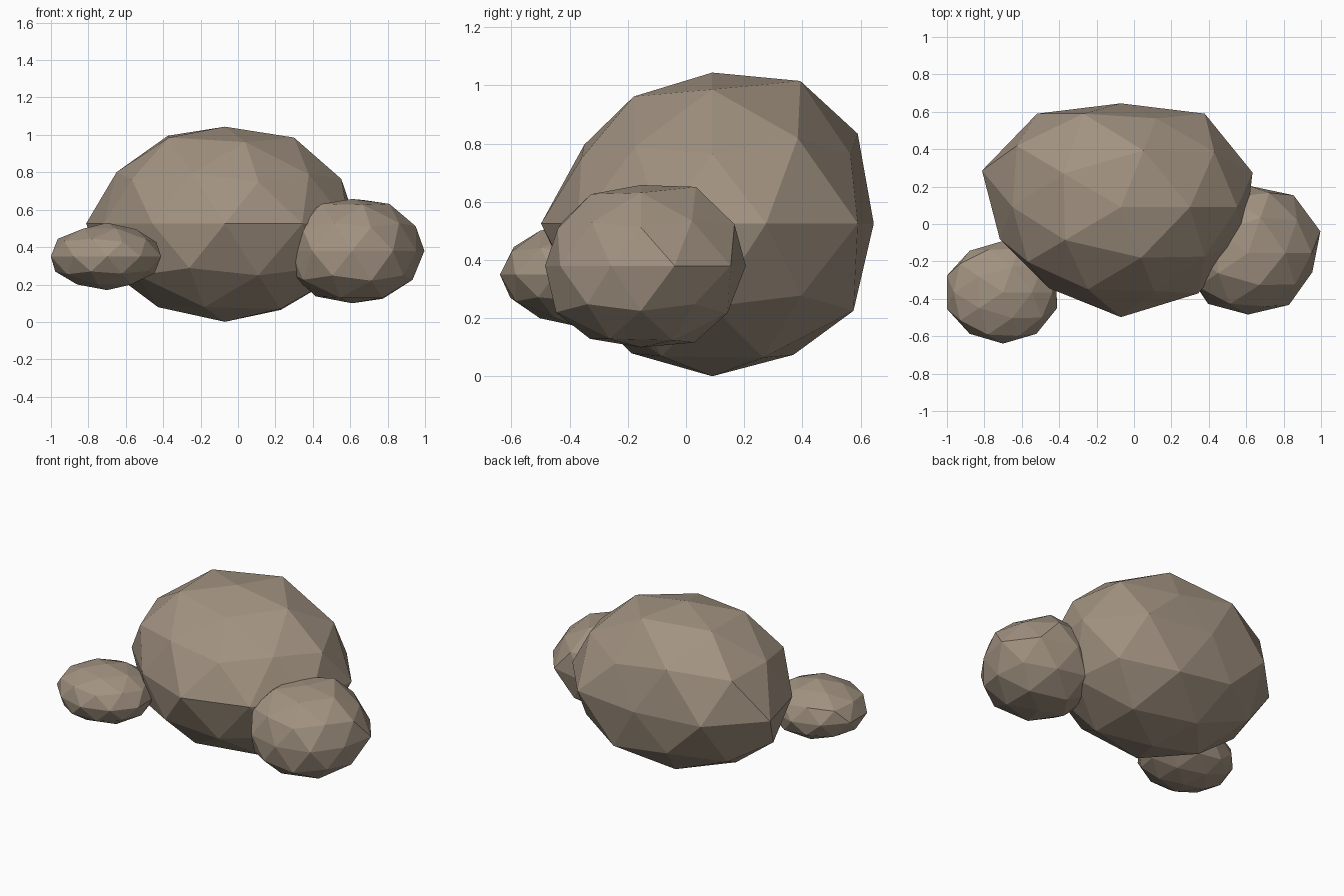
import bpy, bmesh
from math import atan2, degrees


def rock(name, center, radii, factors):
    """Faceted boulder: an icosphere whose vertices are pushed in or out,
    ordered ring by ring from the top, each ring counter-clockwise from +x."""
    bm = bmesh.new()
    bmesh.ops.create_icosphere(bm, subdivisions=2, radius=1.0)

    def order(v):
        ang = 0 if abs(v.co.z) > 0.99 else round(degrees(atan2(v.co.y, v.co.x))) % 360
        return (-round(v.co.z, 2), ang)

    for v, f in zip(sorted(bm.verts, key=order), factors):
        for i in range(3):
            v.co[i] = center[i] + v.co[i] * radii[i] * f
    mesh = bpy.data.meshes.new(name)
    bm.to_mesh(mesh)
    bm.free()
    obj = bpy.data.objects.new(name, mesh)
    bpy.context.collection.objects.link(obj)
    mat = bpy.data.materials.get("stone") or bpy.data.materials.new("stone")
    mat.diffuse_color = (0.36, 0.29, 0.22, 1)
    mesh.materials.append(mat)
    return obj


# Main boulder
rock("large_rock", (-0.07, 0.09, 0.525), (0.74, 0.60, 0.57), [
    .91,
    .95, 1.01, .97, .95, .90,
    .98, 1.03, .92, .905, .88,
    .94, .93, 1.04, .93, .88,
    1.0, 1.03, .925, 1.03, 1.055, .92, .89, .98, .95, .94,
    .97, .96, .95, .93, .93,
    .95, 1.0, .98, .92, .92,
    .95, .93, .92, .92, .94,
    .92])

# Medium rock at the front right
rock("medium_rock", (0.61, -0.155, 0.38), (0.38, 0.35, 0.295), [
    .94,
    1.0, 1.08, 1.0, 1.0, .98,
    1.0, 1.05, .95, .96, .96,
    1.0, 1.08, 1.0, .98, .96,
    1.07, 1.09, 1.03, 1.0, .95, .91, .96, .94, .98, .95,
    1.0, 1.03, .95, 1.0, 1.0,
    1.0, 1.05, .97, 1.0, 1.03,
    1.02, 1.05, .97, 1.0, 1.0,
    .95])

# Small flat rock at the front left
rock("small_rock", (-0.70, -0.365, 0.35), (0.31, 0.28, 0.18), [
    1.0,
    .95, .98, .97, .97, .98,
    .98, 1.0, 1.0, 1.0, .97,
    .95, .98, 1.03, 1.02, .98,
    .96, .96, .98, .98, 1.02, 1.02, .98, .98, .98, .98,
    .97, 1.0, 1.0, 1.0, .97,
    .96, 1.0, 1.0, 1.0, .97,
    .98, 1.0, .98, .98, .98,
    1.0])
